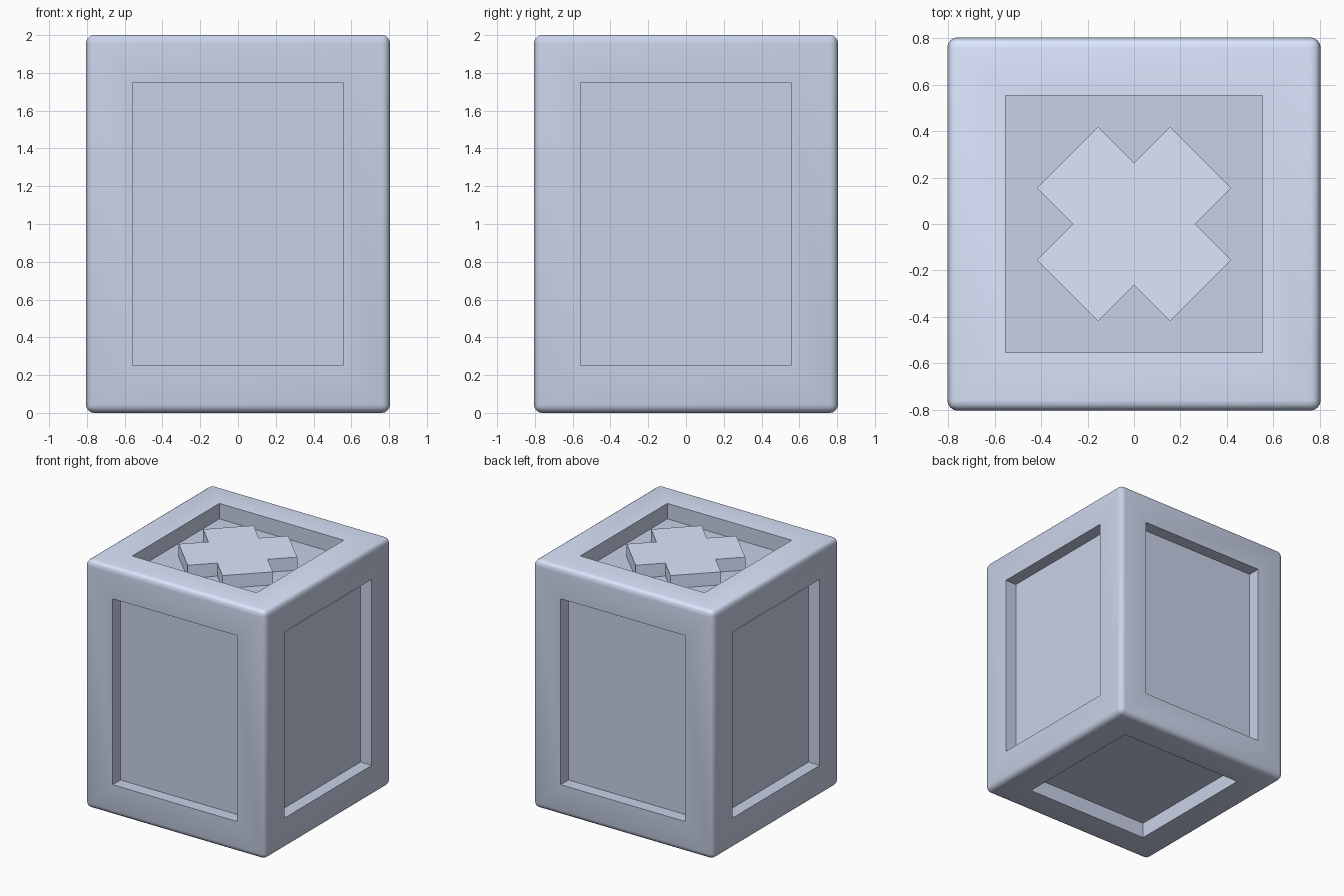
import bpy, bmesh, math
from mathutils import Vector

if "Cube" in bpy.data.objects:
    bpy.data.objects.remove(bpy.data.objects["Cube"])

W, H = 1.61, 2.0       # crate width and height
BEVEL, BORDER = 0.045, 0.25


def material(name, rgb):
    mat = bpy.data.materials.new(name)
    mat.diffuse_color = (*rgb, 1)
    mat.use_nodes = True
    mat.node_tree.nodes["Principled BSDF"].inputs["Base Color"].default_value = mat.diffuse_color
    return mat


blue = material("blue", (0.58, 0.64, 0.80))
light_blue = material("light_blue", (0.71, 0.79, 0.99))


def add_object(name, bm, mats):
    mesh = bpy.data.meshes.new(name)
    bmesh.ops.recalc_face_normals(bm, faces=bm.faces[:])
    for mat in mats:
        mesh.materials.append(mat)
    bm.to_mesh(mesh)
    bm.free()
    obj = bpy.data.objects.new(name, mesh)
    bpy.context.collection.objects.link(obj)
    return obj


def smooth(obj):
    bpy.ops.object.select_all(action='DESELECT')
    obj.select_set(True)
    bpy.context.view_layer.objects.active = obj
    bpy.ops.object.shade_smooth_by_angle(angle=math.radians(35))


# Crate body: rounded box with a recessed panel on each of its six sides
bm = bmesh.new()
bmesh.ops.create_cube(bm, size=1)
bmesh.ops.scale(bm, vec=(W, W, H), verts=bm.verts[:])
bmesh.ops.translate(bm, vec=(0, 0, H / 2), verts=bm.verts[:])
bmesh.ops.bevel(bm, geom=bm.edges[:], offset=BEVEL, segments=4, profile=0.5, affect='EDGES')
bm.normal_update()
for side in [f for f in bm.faces if f.calc_area() > 1]:
    bmesh.ops.inset_individual(bm, faces=[side], thickness=BORDER - BEVEL, use_even_offset=True)
    depth = 0.125 if abs(side.normal.z) > 0.5 else 0.10
    bmesh.ops.inset_individual(bm, faces=[side], thickness=0, depth=-depth)
# Lighter rim around the top
bm.normal_update()
for f in bm.faces:
    if f.normal.z > 0.6 and f.calc_center_median().z > 1.95:
        f.material_index = 1
smooth(add_object("crate_body", bm, [blue, light_blue]))

# Raised diagonal cross resting in the top panel
half_len, half_wid = 0.407, 0.187
bm = bmesh.new()
verts = []
for i in range(4):
    a = math.radians(45 + 90 * i)
    along, across = Vector((math.cos(a), math.sin(a), 0)), Vector((-math.sin(a), math.cos(a), 0))
    for u, v in ((half_len, -half_wid), (half_len, half_wid), (half_wid, half_wid)):
        verts.append(bm.verts.new(along * u + across * v + Vector((0, 0, 1.86))))
base = bm.faces.new(verts)
top = bmesh.ops.extrude_face_region(bm, geom=[base], use_keep_orig=True)
bmesh.ops.translate(bm, vec=(0, 0, 0.12),
                    verts=[g for g in top["geom"] if isinstance(g, bmesh.types.BMVert)])
add_object("top_cross", bm, [light_blue])
